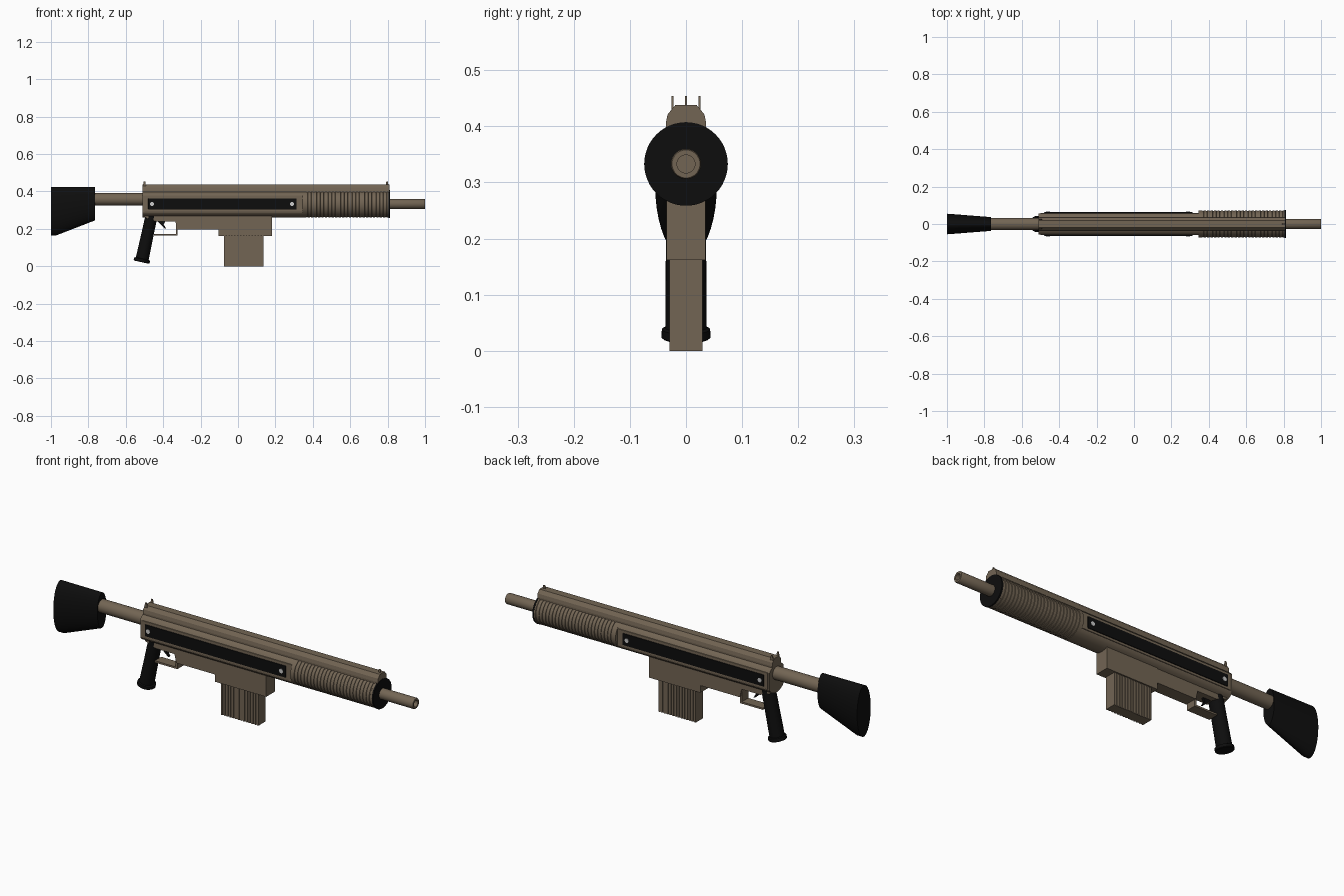
import bpy
import bmesh
from math import cos, sin, pi, radians
from mathutils import Vector

cube = bpy.data.objects.get("Cube")
if cube:
    bpy.data.objects.remove(cube, do_unlink=True)


def material(name, rgb, rough=0.7):
    m = bpy.data.materials.new(name)
    m.use_nodes = True
    m.diffuse_color = (*rgb, 1)
    node = m.node_tree.nodes["Principled BSDF"]
    node.inputs["Base Color"].default_value = (*rgb, 1)
    node.inputs["Roughness"].default_value = rough
    return m


TAN = material("dark tan", (0.17, 0.13, 0.088))
BLACK = material("black", (0.004, 0.004, 0.004))
SILVER = material("silver", (0.6, 0.6, 0.6))


def loft(name, rings, mat, smooth=True):
    """Skin a list of equal-length rings and cap both ends."""
    bm = bmesh.new()
    loops = [[bm.verts.new(p) for p in ring] for ring in rings]
    n = len(loops[0])
    for a, b in zip(loops, loops[1:]):
        for i in range(n):
            j = (i + 1) % n
            bm.faces.new((a[i], a[j], b[j], b[i]))
    bm.faces.new(loops[0][::-1])
    bm.faces.new(loops[-1])
    bmesh.ops.recalc_face_normals(bm, faces=bm.faces)
    me = bpy.data.meshes.new(name)
    bm.to_mesh(me)
    bm.free()
    me.materials.append(mat)
    if smooth:
        me.shade_smooth()
        me.set_sharp_from_angle(angle=radians(30))
    ob = bpy.data.objects.new(name, me)
    bpy.context.collection.objects.link(ob)
    return ob


def ring_x(x, ry, rz, z, n=40):
    return [(x, ry * cos(2 * pi * i / n), z + rz * sin(2 * pi * i / n)) for i in range(n)]


def turned(name, profile, z, mat, n=40):
    """Round part along x from (x, radius) pairs."""
    return loft(name, [ring_x(x, r, r, z, n) for x, r in profile], mat)


def prism_y(name, pts, y0, y1, mat, bevel=0):
    """Side outline of (x, z) points extruded across y."""
    ob = loft(name, [[(x, y, z) for x, z in pts] for y in (y0, y1)], mat, False)
    if bevel:
        mod = ob.modifiers.new("bevel", "BEVEL")
        mod.width = bevel
        mod.segments = 2
    return ob


def box(name, x0, x1, y0, y1, z0, z1, mat, bevel=0):
    return prism_y(name, [(x0, z0), (x1, z0), (x1, z1), (x0, z1)], y0, y1, mat, bevel)


AXIS = 0.333

# Receiver: a cylinder with flattened sides
flat = 0.056
section = [(max(-flat, min(flat, y)), z) for _, y, z in ring_x(0, 0.073, 0.073, AXIS, 48)]
loft("receiver", [[(x, y, z) for y, z in section] for x in (-0.51, 0.36)], TAN)

# Ribbed barrel shroud
shroud = [(0.345, 0.073)]
ribs = 24
pitch = 0.44 / ribs
for i in range(ribs):
    x = 0.355 + i * pitch
    shroud += [(x, 0.073), (x + pitch * 0.6, 0.073),
               (x + pitch * 0.65, 0.0705), (x + pitch * 0.95, 0.0705)]
shroud += [(0.796, 0.073), (0.806, 0.073)]
turned("barrel_shroud", shroud, AXIS, TAN, 48)
turned("shroud_end_ring", [(0.804, 0.0745), (0.812, 0.0745)], AXIS, BLACK, 48)

# Barrel with an open bore
turned("barrel", [(0.80, 0.027), (0.996, 0.027), (1.0, 0.025), (1.0, 0.016), (0.9, 0.016)],
       AXIS, TAN, 32)

# Top rail with chamfered edges
half = [(0.036, 0.37), (0.036, 0.405), (0.033, 0.421), (0.019, 0.438)]
rail = half + [(-y, z) for y, z in reversed(half)]
loft("top_rail", [[(x, y, z) for y, z in rail] for x in (-0.51, 0.811)], TAN, False)

# Sights: one post in front, a pair at the rear
for name, x, y in (("front_sight", 0.797, 0), ("rear_sight_left", -0.5, 0.024),
                   ("rear_sight_right", -0.5, -0.024)):
    prism_y(name, [(x - 0.01, 0.42), (x + 0.01, 0.42), (x + 0.004, 0.454), (x - 0.004, 0.454)],
            y - 0.002, y + 0.002, TAN)

# Side plates, black inlays and screws on both sides
for side, s in (("left", 1), ("right", -1)):
    box(side + "_side_plate", -0.5, 0.345, s * 0.045, s * 0.06, 0.293, 0.377, TAN, 0.002)
    box(side + "_black_inlay", -0.48, 0.313, s * 0.055, s * 0.064, 0.304, 0.363, BLACK, 0.002)
    for end, x in (("rear", -0.46), ("front", 0.288)):
        screw = [[(x + 0.011 * cos(a * pi / 8), s * y, AXIS + 0.011 * sin(a * pi / 8))
                  for a in range(16)] for y in (0.06, 0.0665)]
        loft(side + "_" + end + "_screw", screw, SILVER)

# Lower receiver and magazine well
prism_y("lower_receiver", [(-0.5, 0.29), (-0.5, 0.262), (-0.44, 0.24), (-0.335, 0.24),
                           (-0.325, 0.197), (-0.1, 0.197), (-0.1, 0.29)], -0.032, 0.032, TAN)
box("magazine_well", -0.105, 0.183, -0.035, 0.035, 0.162, 0.29, TAN)

# Magazine with vertical grooves along the sides
wide, narrow, grooves = 0.029, 0.0255, 13
x0, x1 = -0.075, 0.135
step = (x1 - x0) / (grooves + 0.5)
edge = [(x0, wide)]
for i in range(grooves):
    x = x0 + step * (i + 0.5)
    edge += [(x, wide), (x, narrow), (x + step / 2, narrow), (x + step / 2, wide)]
edge.append((x1, wide))
outline = edge + [(x, -y) for x, y in reversed(edge)]
loft("magazine", [[(x, y, z) for x, y in outline] for z in (0, 0.18)], TAN, False)

# Trigger guard: thin bent strap
prism_y("trigger_guard", [(-0.45, 0.164), (-0.323, 0.164), (-0.323, 0.242), (-0.332, 0.242),
                          (-0.332, 0.173), (-0.45, 0.173)], -0.026, 0.026, TAN)

# Curved trigger
prism_y("trigger", [(-0.435, 0.245), (-0.385, 0.245), (-0.398, 0.224), (-0.384, 0.202),
                    (-0.391, 0.202), (-0.413, 0.222)], -0.006, 0.006, BLACK)

# Pistol grip: raked oval column with a flared foot
top, foot = Vector((-0.457, 0, 0.295)), Vector((-0.516, 0, 0.022))
across = Vector((0.975, 0, -0.21))


def grip_ring(t, rx, ry):
    c = top.lerp(foot, t)
    return [c + across * rx * cos(a * pi / 16) + Vector((0, ry * sin(a * pi / 16), 0))
            for a in range(32)]


loft("pistol_grip", [grip_ring(*r) for r in ((0, 0.032, 0.036), (0.45, 0.033, 0.036),
                                            (0.93, 0.035, 0.037), (0.94, 0.043, 0.043),
                                            (0.99, 0.044, 0.044), (1.0, 0.041, 0.041))], BLACK)

# Stock tube and oval shoulder stock
turned("stock_tube", [(-0.78, 0.033), (-0.505, 0.033)], 0.358, TAN, 32)
stock = []
for x, ry, low in ((-1.0, 0.055, 0.165), (-0.972, 0.053, 0.165), (-0.765, 0.037, 0.245)):
    stock.append(ring_x(x, ry, (0.425 - low) / 2, (0.425 + low) / 2))
loft("shoulder_stock", stock, BLACK)
